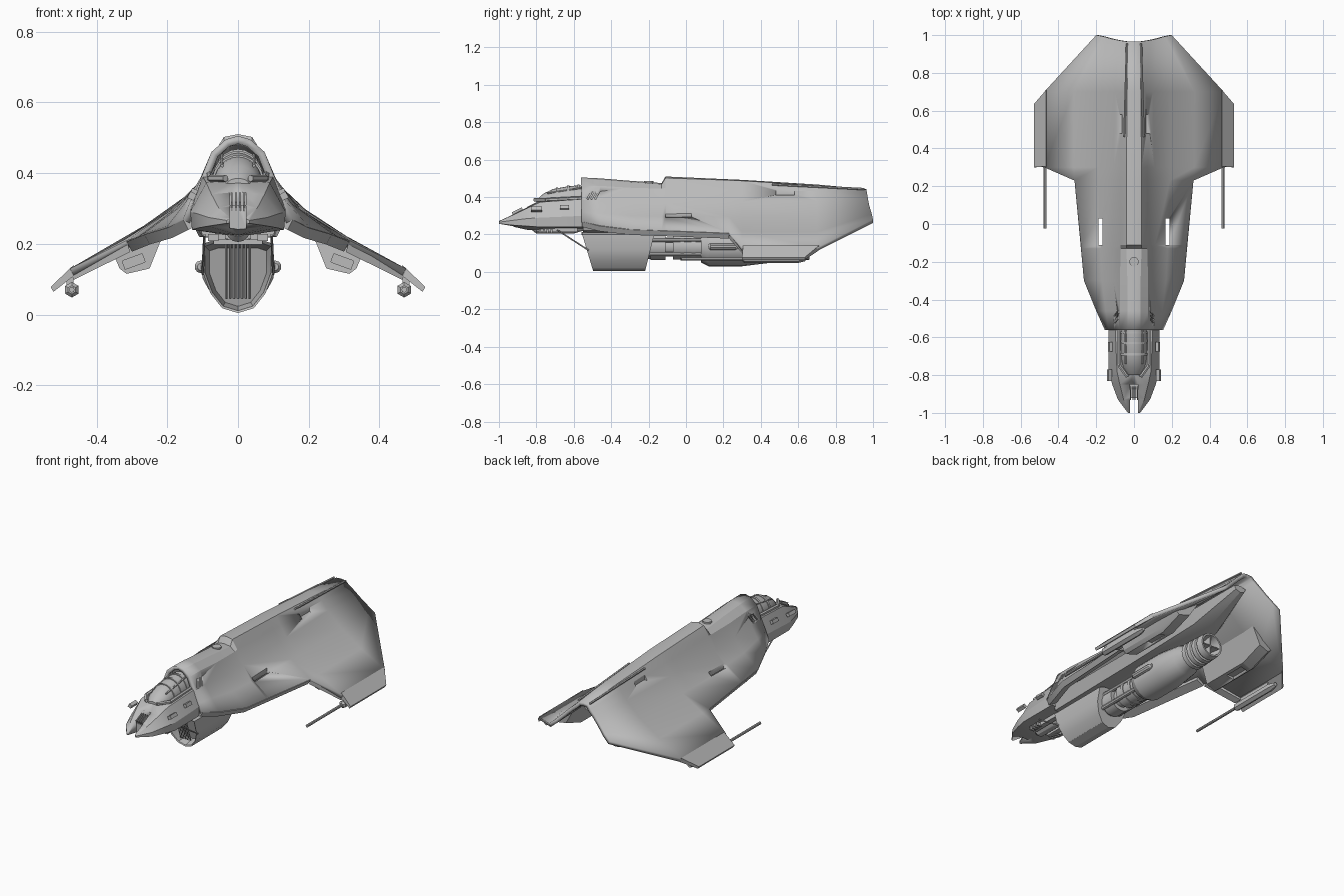
import bpy, bmesh, math
from mathutils import Vector

if "Cube" in bpy.data.objects:
    bpy.data.objects.remove(bpy.data.objects["Cube"])

hull_grey = bpy.data.materials.new("hull_grey")
hull_grey.use_nodes = True
hull_grey.diffuse_color = (0.5, 0.5, 0.5, 1)
hull_grey.node_tree.nodes["Principled BSDF"].inputs["Base Color"].default_value = (0.5, 0.5, 0.5, 1)


def finish(name, bm, angle=25, closed=True):
    bmesh.ops.remove_doubles(bm, verts=bm.verts, dist=0.0005)
    if closed:
        bmesh.ops.recalc_face_normals(bm, faces=bm.faces)
    mesh = bpy.data.meshes.new(name)
    bm.to_mesh(mesh)
    bm.free()
    mesh.materials.append(hull_grey)
    ob = bpy.data.objects.new(name, mesh)
    bpy.context.collection.objects.link(ob)
    activate(ob)
    bpy.ops.object.shade_smooth_by_angle(angle=math.radians(angle))
    return ob


def activate(ob):
    bpy.ops.object.select_all(action='DESELECT')
    ob.select_set(True)
    bpy.context.view_layer.objects.active = ob


def apply(ob, kind, **settings):
    mod = ob.modifiers.new(kind, kind)
    for key, value in settings.items():
        setattr(mod, key, value)
    activate(ob)
    bpy.ops.object.modifier_apply(modifier=mod.name)


def mirrored(half, ring):
    """Complete a half section that starts on the centre line."""
    left = [(-x, y, z) for x, y, z in half if x > 0]
    return half + left[::-1] if ring else left[::-1] + half


def loft(name, sections, ring=True, caps=True, angle=25):
    bm = bmesh.new()
    rows = [[bm.verts.new(p) for p in s] for s in sections]
    n = len(rows[0])
    for a, b in zip(rows, rows[1:]):
        for i in range(n if ring else n - 1):
            j = (i + 1) % n
            bm.faces.new((a[i], a[j], b[j], b[i]))
    if ring and caps:
        bm.faces.new(rows[0])
        bm.faces.new(rows[-1])
    return finish(name, bm, angle, ring)


def box(name, centre, size, turn=(0, 0, 0), twin=False):
    bm = bmesh.new()
    bmesh.ops.create_cube(bm, size=1)
    for v in bm.verts:
        v.co = Vector((v.co.x * size[0], v.co.y * size[1], v.co.z * size[2]))
    ob = finish(name, bm)
    ob.location, ob.rotation_euler = centre, turn
    if twin:
        x, y, z = centre
        box(name + "_right", (-x, y, z), size, (turn[0], -turn[1], -turn[2]))
    return ob


def lathe(name, x, z, profile, sides=20):
    """Turn (y, radius) points about an axis along y."""
    return loft(name, [[(x + r * math.sin(2 * math.pi * i / sides), y,
                         z + r * math.cos(2 * math.pi * i / sides))
                        for i in range(sides)] for y, r in profile])


def rod(name, a, b, radius, sides=8):
    a, b = Vector(a), Vector(b)
    bm = bmesh.new()
    bmesh.ops.create_cone(bm, cap_ends=True, segments=sides, radius1=radius,
                          radius2=radius, depth=(b - a).length)
    ob = finish(name, bm)
    ob.location = (a + b) / 2
    ob.rotation_euler = (b - a).to_track_quat('Z', 'Y').to_euler()


def cut(ob, centre, size, turn=(0, 0, 0)):
    tool = box("cutter", centre, size, turn)
    bpy.context.view_layer.update()
    apply(ob, 'BOOLEAN', object=tool, operation='DIFFERENCE', solver='EXACT')
    bpy.data.objects.remove(tool)


def station(y, *pts):
    return [(p[0], p[2] if len(p) > 2 else y, p[1]) for p in pts]


# Cloak-like hull and wings, from ridge out to wing edge
hull = [
    station(-.56, (0, .505), (.035, .495), (.075, .46), (.105, .385), (.135, .32), (.155, .27), (.155, .27)),
    station(-.46, (0, .50), (.035, .492), (.075, .46), (.107, .385), (.15, .315), (.20, .25), (.20, .25)),
    station(-.3, (0, .487), (.035, .48), (.075, .45), (.11, .375), (.17, .30), (.265, .23), (.265, .23)),
    station(-.13, (0, .475), (.04, .468), (.07, .445), (.112, .37), (.178, .297), (.28, .222), (.28, .222)),
    station(-.11, (0, .51), (.04, .502), (.072, .45), (.112, .37), (.18, .296), (.281, .221), (.281, .221)),
    station(.23, (0, .495), (.04, .49), (.072, .44), (.11, .375), (.19, .295), (.315, .21), (.315, .21)),
    station(.30, (0, .492), (.04, .487), (.07, .438), (.108, .375), (.19, .295), (.32, .213), (.475, .13)),
    station(.70, (0, .467), (.036, .462), (.062, .43), (.10, .38), (.19, .298), (.32, .213), (.475, .13)),
    station(.965, (0, .443), (.03, .44), (.05, .42, .968), (.085, .39, .973),
            (.12, .355, .98), (.165, .31, .993), (.2, .28, 1.0)),
]
shell = loft("hull_and_wings", [mirrored(s, False) for s in hull], ring=False)
if sum(p.normal.z * p.area for p in shell.data.polygons) < 0:
    shell.data.flip_normals()
apply(shell, 'SOLIDIFY', thickness=.022, offset=-1)
for s in (1, -1):
    cut(shell, (s * .178, -.04, .29), (.02, .14, .2))
    cut(shell, (s * .075, .53, .43), (.025, .1, .04))
    for k in range(3):
        cut(shell, (s * .1, -.515 + k * .02, .41), (.035, .008, .05), (-.5, 0, 0))

# Inner belly over the engine
belly = [station(-.55, (0, .30), (.12, .30), (.10, .22), (0, .21)),
         station(.1, (0, .33), (.14, .28), (.11, .22), (0, .21)),
         station(.6, (0, .36), (.12, .32), (.08, .26), (0, .24)),
         station(.9, (0, .40), (.04, .39), (.03, .37), (0, .36))]
loft("belly", [mirrored(s, True) for s in belly])

# Ridge details
lathe_top = rod("ridge_hatch", (0, -.2, .46), (0, -.2, .486), .025, 20)
for s in (1, -1):
    rod("ridge_rail", (s * .052, .46, .468), (s * .038, .955, .443), .006, 6)

# Nose
nose = [station(-1, (0, .272), (.02, .272), (.032, .266), (.032, .258), (0, .255)),
        station(-.93, (0, .305), (.055, .302), (.085, .275), (.085, .25), (0, .243)),
        station(-.85, (0, .347), (.075, .34), (.115, .285), (.112, .245), (0, .225)),
        station(-.78, (0, .382), (.09, .373), (.135, .29), (.13, .24), (0, .22)),
        station(-.54, (0, .40), (.1, .39), (.135, .30), (.13, .24), (0, .23))]
nose_ob = loft("nose", [mirrored(s, True) for s in nose])
cut(nose_ob, (0, -.97, .28), (.045, .1, .2))
cut(nose_ob, (0, -.89, .345), (.045, .08, .07))
for k in range(4):
    box("nose_rib", (-.018 + k * .012, -.89, .30), (.005, .06, .07), (.45, 0, 0))
box("nose_sensor", (.13, -.8, .335), (.02, .06, .02), (0, -.5, 0), True)
box("nose_vent", (.125, -.65, .345), (.018, .05, .02), (0, -.4, 0), True)
box("chin_block", (.05, -.68, .225), (.03, .2, .025), twin=True)
for k in range(4):
    box("chin_tooth", (.07, -.78 + k * .02, .218), (.03, .01, .02), twin=True)
lathe("chin_turret", 0, .24, [(-.82, .02), (-.8, .035), (-.6, .035), (-.55, .02)], 14)


# Canopy and frames
def arch(y, width, base, top, steps=12):
    return [(width * math.cos(math.pi * i / steps), y,
             base + (top - base) * math.sin(math.pi * i / steps)) for i in range(steps + 1)]


glass = [(-.80, .03, .37, .385), (-.76, .058, .37, .42), (-.71, .068, .37, .443),
         (-.63, .072, .37, .458), (-.54, .072, .37, .465)]
loft("canopy", [arch(*g) for g in glass], angle=40)
for y, top in ((-.69, .447), (-.63, .459), (-.575, .464)):
    loft("canopy_frame", [arch(y + d, .075, .37, top + .004) for d in (-.006, .006)])
for x, dz in ((.045, -.015), (-.045, -.015)):
    rod("canopy_rail", (x, -.74, .421), (x, -.55, .451), .005, 6)
for a, b in (((.035, -.81, .385), (.078, -.75, .385)), ((.078, -.75, .385), (.08, -.55, .395))):
    for s in (1, -1):
        rod("cockpit_sill", (s * a[0], *a[1:]), (s * b[0], *b[1:]), .01, 6)

# Air scoop, slanted at both ends
outline = [(0, .21), (.07, .21), (.1, .2), (.1, .12), (.078, .06), (.045, .018), (0, .004)]


def scoop_ring(front, slant, scale=1):
    return mirrored([(x * scale, front + slant * (.1 + (z - .1) * scale),
                      .1 + (z - .1) * scale) for x, z in outline], True)


loft("air_scoop", [scoop_ring(-.42, -.3, .8), scoop_ring(-.49, -.3, .93), scoop_ring(-.495, -.3),
                   scoop_ring(-.22, .25), scoop_ring(-.22, .25, .8)])
for k in range(7):
    x = -.033 + k * .011
    rod("scoop_grille", (x, -.49, .045), (x, -.54, .2), .004, 4)
box("scoop_bridge", (0, -.545, .205), (.14, .03, .015))
for s in (1, -1):
    rod("scoop_strut", (s * .095, -.69, .225), (s * .1, -.52, .115), .004, 6)

# Engine with ringed nozzle
lathe("engine", 0, .135, [
    (-.25, .065), (-.19, .065), (-.19, .072), (-.11, .072), (-.11, .05), (-.07, .05), (-.07, .07),
    (.08, .07), (.08, .085), (.12, .105), (.3, .105), (.44, .088), (.48, .07), (.5, .07), (.5, .08),
    (.525, .078), (.53, .068), (.54, .068), (.54, .079), (.565, .077), (.57, .067), (.58, .067),
    (.58, .077), (.605, .075), (.61, .066), (.62, .075), (.66, .07), (.66, .06), (.57, .045)])
for turn in (0, math.pi / 2):
    box("nozzle_vane", (0, .62, .135), (.125, .06, .006), (0, turn, 0))
for s in (1, -1):
    lathe("side_pod", s * .105, .135, [(.12, .01), (.13, .018), (.26, .018), (.28, .01)], 10)
    rod("engine_pipe", (s * .06, -.2, .17), (s * .06, .12, .17), .012)
    rod("engine_pipe", (s * .055, -.2, .095), (s * .055, .12, .095), .012)
for y in (-.02, .04):
    lathe("engine_band", 0, .135, [(y - .01, .074), (y + .01, .074)])

# Wing tips, under-wing fairings and guns, both sides
for s in (1, -1):
    loft("wing_tip", [[(s * .465, y0, .14), (s * .53, y1, .078), (s * .522, y1, .064), (s * .458, y0, .115)]
                      for y0, y1 in ((.305, .30), (.71, .635))])
    fairing = loft("wing_fairing", [
        [(s * .19, y + .02, .28), (s * .36, y, .19), (s * .335, y, z), (s * .315, y, z - .015), (s * .25, y + .01, z)]
        for y, z in ((.31, .13), (.62, .13), (.76, .18))])
    cut(fairing, (s * .295, .31, .15), (.06, .08, .025), (0, s * .35, 0))
    cut(fairing, (s * .29, .53, .115), (.045, .12, .035))
    rod("gun_barrel", (s * .47, -.025, .07), (s * .47, .32, .07), .008)
    lathe("gun_body", s * .47, .07, [(.3, .012), (.31, .022), (.6, .022), (.64, .012)], 6)
    box("gun_mount", (s * .475, .46, .095), (.02, .24, .04))
    # Leading edge skirt, thicker than the wing
    loft("leading_edge", [[(s * x, y, z), (s * (x - .05), y, z + .03), (s * (x - .06), y, z - .005), (s * (x - .015), y, z - .028)]
                          for x, y, z in ((.155, -.555, .268), (.20, -.46, .245), (.265, -.3, .226), (.315, .23, .206))])
    loft("wing_leading_edge", [[(s * x, y, z), (s * x, y + .05, z), (s * (x - .01), y + .05, z - .03), (s * (x - .01), y, z - .03)]
                               for x, y, z in ((.315, .232, .207), (.475, .302, .128))])
